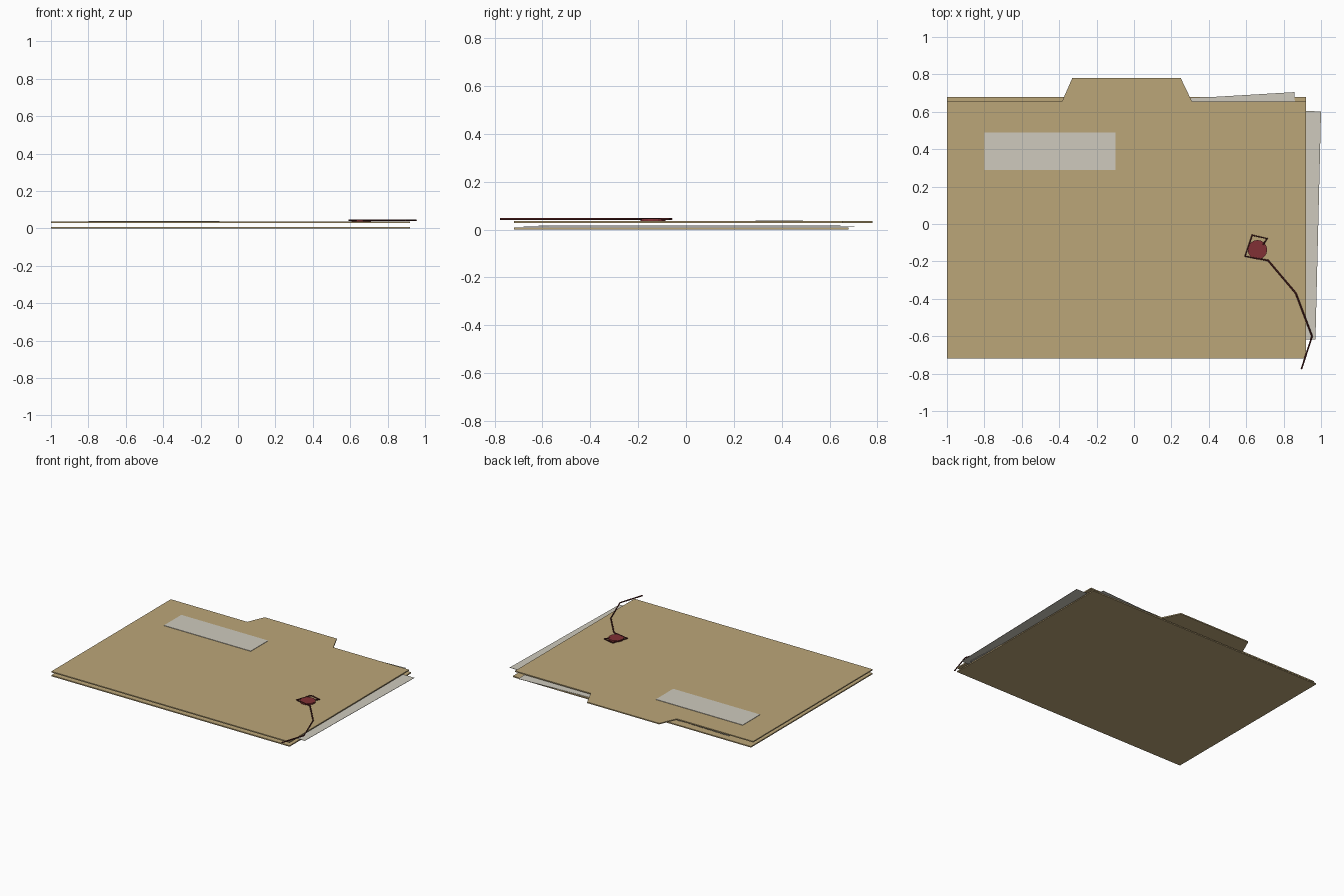
import bpy, bmesh
from math import radians
from mathutils import Matrix, Vector

if "Cube" in bpy.data.objects:
    bpy.data.objects.remove(bpy.data.objects["Cube"])


def material(name, rgb):
    m = bpy.data.materials.new(name)
    m.diffuse_color = (*rgb, 1)
    m.use_nodes = True
    m.node_tree.nodes["Principled BSDF"].inputs["Base Color"].default_value = m.diffuse_color
    return m


def link(name, data, mat):
    ob = bpy.data.objects.new(name, data)
    bpy.context.collection.objects.link(ob)
    data.materials.append(mat)
    return ob


def sheet(name, outline, z, thickness, mat):
    """Extrude a flat outline upward from height z."""
    bm = bmesh.new()
    face = bm.faces.new([bm.verts.new((x, y, z)) for x, y in outline])
    ext = bmesh.ops.extrude_face_region(bm, geom=[face])
    verts = [v for v in ext["geom"] if isinstance(v, bmesh.types.BMVert)]
    bmesh.ops.translate(bm, verts=verts, vec=(0, 0, thickness))
    bmesh.ops.recalc_face_normals(bm, faces=bm.faces)
    me = bpy.data.meshes.new(name)
    bm.to_mesh(me)
    bm.free()
    return link(name, me, mat)


def rect(x0, x1, y0, y1):
    return [(x0, y0), (x1, y0), (x1, y1), (x0, y1)]


def paper(name, corner, w, h, degrees, z):
    """Paper hung from its top right corner and turned slightly."""
    rot = Matrix.Rotation(radians(degrees), 2)
    pts = [Vector(corner) + rot @ Vector(p) for p in rect(-w, 0, -h, 0)]
    return sheet(name, [tuple(p) for p in pts], z, 0.002, white)


manila = material("manila", (0.50, 0.38, 0.19))
white = material("paper", (0.62, 0.59, 0.51))
red = material("button_red", (0.22, 0.03, 0.035))
dark_red = material("string_red", (0.09, 0.015, 0.015))

# Folder covers, the upper one with an index tab
sheet("back_cover", rect(-1, 0.92, -0.72, 0.68), 0, 0.008, manila)
sheet("front_cover",
      [(-1, -0.72), (0.92, -0.72), (0.92, 0.655), (0.31, 0.655), (0.25, 0.78),
       (-0.33, 0.78), (-0.385, 0.655), (-1, 0.655)], 0.028, 0.008, manila)

# Loose papers between the covers
paper("lower_paper", (0.857, 0.705), 1.8, 1.28, 3.4, 0.012)
paper("upper_paper", (1.0, 0.602), 1.8, 1.22, -1.4, 0.017)

# Label on the front cover
sheet("label", rect(-0.8, -0.1, 0.29, 0.49), 0.036, 0.003, white)

# Closure button
bpy.ops.mesh.primitive_cylinder_add(vertices=16, radius=0.052, depth=0.010,
                                    location=(0.66, -0.138, 0.041))
button = bpy.context.object
button.name = "closure_button"
button.data.materials.append(red)

# Closure string wound round the button and hanging over the corner
path = [(0.69, -0.11), (0.712, -0.078), (0.632, -0.06), (0.594, -0.172),
        (0.717, -0.195), (0.865, -0.37), (0.952, -0.60), (0.895, -0.776)]
curve = bpy.data.curves.new("closure_string", "CURVE")
curve.dimensions = "3D"
curve.bevel_depth = 0.0045
curve.bevel_resolution = 1
curve.use_fill_caps = True
spline = curve.splines.new("POLY")
spline.points.add(len(path) - 1)
for p, (x, y) in zip(spline.points, path):
    p.co = (x, y, 0.0445, 1)
string = link("closure_string", curve, dark_red)
bpy.ops.object.select_all(action="DESELECT")
string.select_set(True)
bpy.context.view_layer.objects.active = string
bpy.ops.object.convert(target="MESH")
